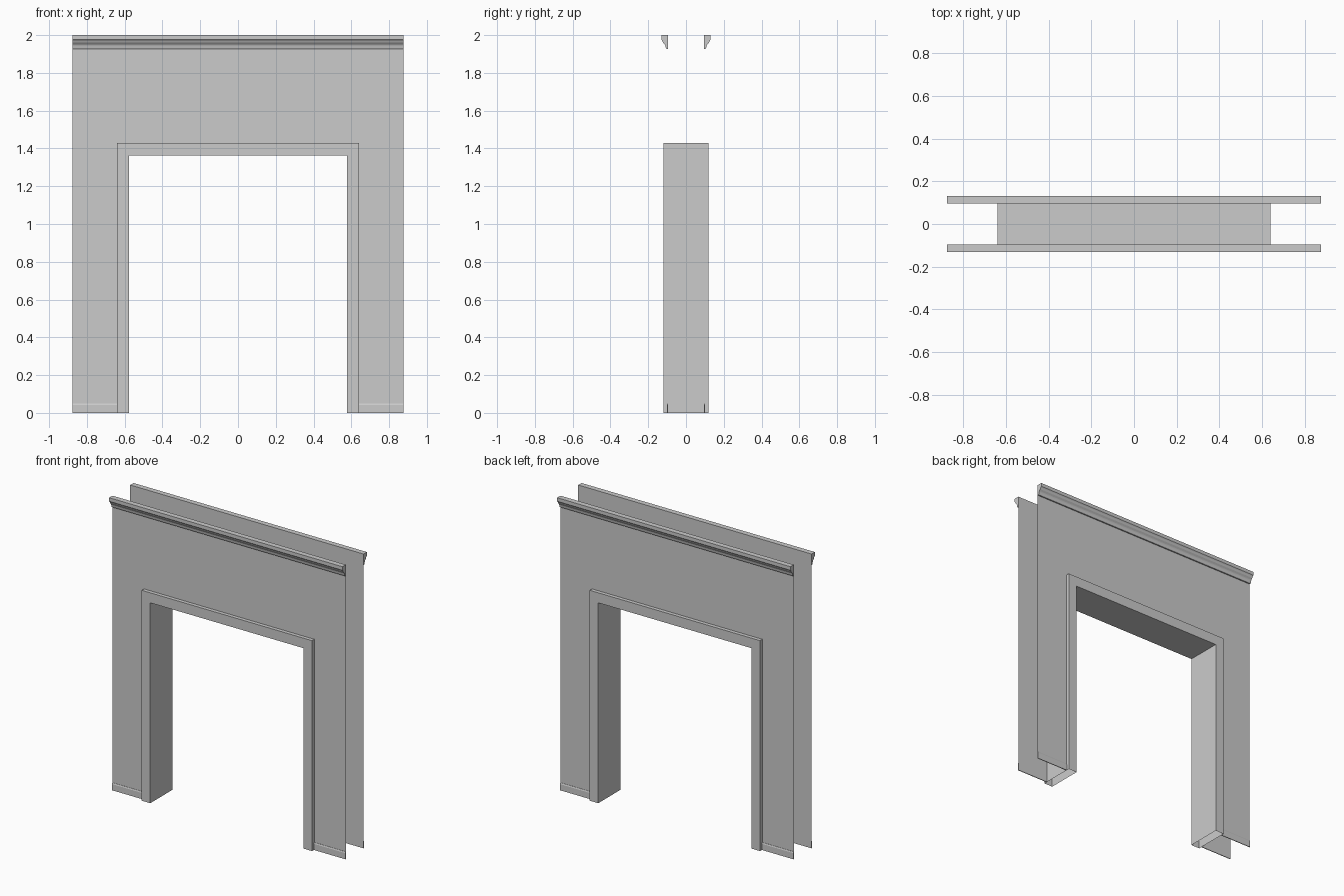
import bpy
import bmesh

if "Cube" in bpy.data.objects:
    bpy.data.objects.remove(bpy.data.objects["Cube"])

W, H = 0.877, 2.0           # half width and height of the wall
WALL_Y = 0.095              # half gap between the two wall skins
OUT_X, OUT_Z = 0.64, 1.43   # outside of door casing
IN_X, IN_Z = 0.576, 1.362   # clear opening
CASING_Y = 0.12


def finish(name, bm, mirror=None):
    me = bpy.data.meshes.new(name)
    bm.to_mesh(me)
    bm.free()
    ob = bpy.data.objects.new(name, me)
    bpy.context.collection.objects.link(ob)
    if mirror:
        mod = ob.modifiers.new("Mirror", 'MIRROR')
        mod.use_axis = mirror
        mod.use_mirror_merge = False
    return ob


def extrude_profile(name, profile, x0, x1, mirror):
    """Closed (y, z) profile swept along x with end caps."""
    bm = bmesh.new()
    a = [bm.verts.new((x0, y, z)) for y, z in profile]
    b = [bm.verts.new((x1, y, z)) for y, z in profile]
    n = len(profile)
    bm.faces.new(a)
    bm.faces.new(b[::-1])
    for i in range(n):
        j = (i + 1) % n
        bm.faces.new((a[i], b[i], b[j], a[j]))
    bmesh.ops.recalc_face_normals(bm, faces=bm.faces)
    return finish(name, bm, mirror)


def arch(x, z):
    """Open-bottomed U outline, left foot to right foot."""
    return [(-x, 0), (-x, z), (x, z), (x, 0)]


# Wall skins: single sheets with the doorway cut out, facing outward
bm = bmesh.new()
outline = arch(W, H)[::-1] + arch(OUT_X, OUT_Z)
face = bm.faces.new([bm.verts.new((x, -WALL_Y, z)) for x, z in outline])
bm.normal_update()
if face.normal.y > 0:
    face.normal_flip()
finish("wall_panel", bm, (False, True, False))

# Door casing: hollow frame running through both walls, open at the feet
bm = bmesh.new()
outline = arch(OUT_X, OUT_Z) + arch(IN_X, IN_Z)[::-1]
front = [bm.verts.new((x, -CASING_Y, z)) for x, z in outline]
back = [bm.verts.new((x, CASING_Y, z)) for x, z in outline]
bm.faces.new(front)
bm.faces.new(back[::-1])
for i in (0, 1, 2, 4, 5, 6):
    bm.faces.new((front[i + 1], front[i], back[i], back[i + 1]))
bmesh.ops.recalc_face_normals(bm, faces=bm.faces)
finish("door_casing", bm)

# Crown moulding along the top of each wall
crown = [(-WALL_Y, 2.0), (-0.131, 2.0), (-0.131, 1.976), (-0.126, 1.970),
         (-0.121, 1.960), (-0.112, 1.950), (-0.109, 1.944),
         (-0.106, 1.930), (-0.103, 1.926), (-WALL_Y, 1.926)]
extrude_profile("crown_moulding", crown, -W, W, (False, True, False))

# Thin skirting beside the casing on all four wall ends
skirting = [(-WALL_Y, 0), (-0.1, 0), (-0.1, 0.042), (-0.097, 0.05), (-WALL_Y, 0.05)]
extrude_profile("skirting_board", skirting, OUT_X, W, (True, True, False))
